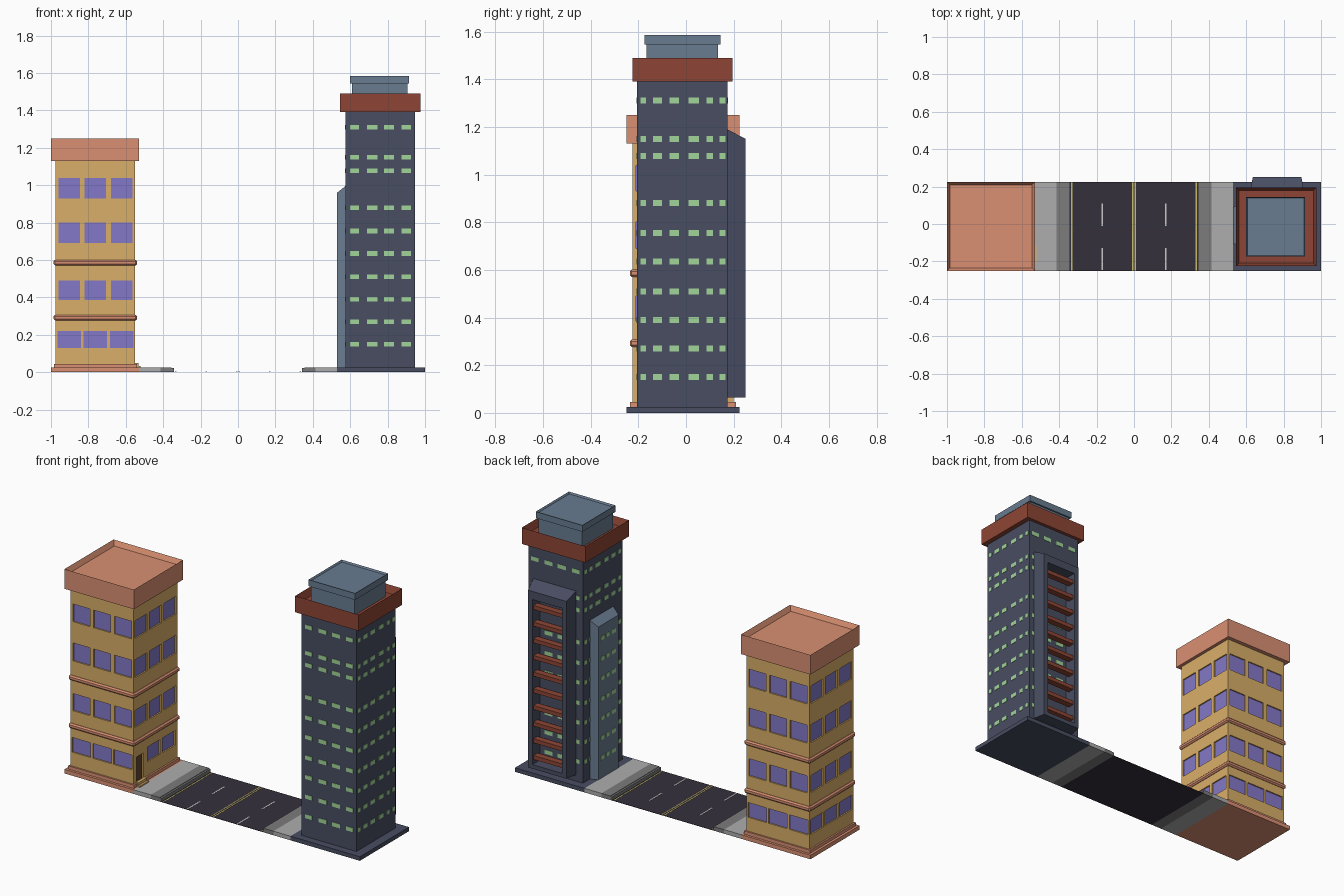
import bpy, bmesh
from mathutils import Vector

if "Cube" in bpy.data.objects:
    bpy.data.objects.remove(bpy.data.objects["Cube"])

MATS = {}
def mat(name, rgb):
    m = bpy.data.materials.new(name)
    m.diffuse_color = (*rgb, 1)
    m.use_nodes = True
    m.node_tree.nodes["Principled BSDF"].inputs["Base Color"].default_value = m.diffuse_color
    MATS[name] = m

for n, c in {"sand": (.70, .43, .14), "salmon": (.70, .28, .17), "violet": (.23, .19, .58),
             "wood": (.12, .06, .03), "navy": (.065, .075, .12), "steel": (.14, .20, .28),
             "brick": (.27, .06, .035), "green": (.36, .66, .32), "asphalt": (.035, .03, .045),
             "walk": (.42, .42, .42), "curb": (.2, .2, .2), "yellow": (.6, .5, .15),
             "white": (.8, .8, .8)}.items():
    mat(n, c)

def finish(name, bm, material):
    bmesh.ops.recalc_face_normals(bm, faces=bm.faces)
    me = bpy.data.meshes.new(name)
    bm.to_mesh(me)
    bm.free()
    ob = bpy.data.objects.new(name, me)
    bpy.context.collection.objects.link(ob)
    if material:
        me.materials.append(MATS[material])
    return ob

def add_box(bm, x0, x1, y0, y1, z0, z1):
    vs = bmesh.ops.create_cube(bm, size=1)["verts"]
    for v in vs:
        v.co = Vector(((x0 + x1) / 2 + v.co.x * (x1 - x0), (y0 + y1) / 2 + v.co.y * (y1 - y0),
                       (z0 + z1) / 2 + v.co.z * (z1 - z0)))

def boxes(name, dims, material):
    bm = bmesh.new()
    for d in dims:
        add_box(bm, *d)
    return finish(name, bm, material)

def tray(name, dims, rim, depth, material):
    # box with a sunken top
    bm = bmesh.new()
    add_box(bm, *dims)
    bm.normal_update()
    top = max(bm.faces, key=lambda f: f.calc_center_median().z)
    bmesh.ops.inset_region(bm, faces=[top], thickness=rim)
    for v in top.verts:
        v.co.z -= depth
    return finish(name, bm, material)

def cut(ob, cutter):
    m = ob.modifiers.new("cut", "BOOLEAN")
    m.operation = "DIFFERENCE"
    m.solver = "EXACT"
    m.object = cutter
    cutter.hide_render = True
    cutter.hide_viewport = True

def panels(axis, pos, half, cols, rows):
    # window boxes straddling a wall plane at x=pos or y=pos
    p = (pos - half, pos + half)
    return [(*p, *c, *r) if axis == "x" else (*c, *p, *r) for c in cols for r in rows]

def bay(name, inner, outer, z0, zin, zout, place, material):
    # tapered projection with a sloping top; place(u, depth index) gives x, y
    bm = bmesh.new()
    plan = [place(inner[0], 0), place(outer[0], 1), place(outer[1], 1), place(inner[1], 0)]
    lo = [bm.verts.new((*p, z0)) for p in plan]
    hi = [bm.verts.new((*p, z)) for p, z in zip(plan, (zin, zout, zout, zin))]
    bm.faces.new(lo)
    bm.faces.new(hi)
    for i in range(4):
        j = (i + 1) % 4
        bm.faces.new((lo[i], lo[j], hi[j], hi[i]))
    return finish(name, bm, material)

# street
boxes("road", [(-.345, .345, -.25, .225, 0, .002)], "asphalt")
boxes("yellow_lines", [(x - .003, x + .003, -.25, .225, .001, .003)
                       for x in (-.333, -.007, .007, .333)], "yellow")
boxes("lane_dashes", [(x - .004, x + .004, y, y + .12, .001, .003)
                      for x in (-.17, .17) for y in (-.247, -.01)], "white")
for s, side in ((-1, "left"), (1, "right")):
    a, b, c = sorted((s * .53, s * .415)), sorted((s * .415, s * .355)), sorted((s * .355, s * .343))
    boxes(side + "_sidewalk", [(*a, -.25, .225, 0, .025)], "walk")
    boxes(side + "_curb", [(*b, -.25, .225, 0, .025)], "curb")
    boxes(side + "_gutter_edge", [(*c, -.25, .225, 0, .022)], "curb")

# low building: base, body, bands, roof
boxes("low_base", [(-1, -.53, -.25, .225, 0, .025), (-.985, -.54, -.235, .21, .025, .045)], "salmon")
body = boxes("low_body", [(-.975, -.55, -.225, .2, .025, 1.14)], "sand")
tray("low_parapet", (-1, -.53, -.25, .225, 1.13, 1.25), .022, .03, "salmon")
for i, z in enumerate((.292, .586)):
    band = boxes(f"low_band_{i}", [(-.986, -.539, -.236, .211, z - .015, z + .015)], "salmon")
    bv = band.modifiers.new("bevel", "BEVEL")
    bv.width = .008
    bv.segments = 1

# low building windows, set into the walls
xc = [(-.96, -.845), (-.82, -.705), (-.68, -.565)]
xg = [(-.965, -.84), (-.825, -.7), (-.685, -.56)]
yc = [(x0 + .75, x1 + .75) for x0, x1 in xc]
yg = [(x0 + .75, x1 + .75) for x0, x1 in xg]
rows, ground = [(.385, .49), (.69, .80), (.93, 1.038)], [(.13, .22)]
def low_windows(shift, half):
    out = []
    for s, x, y in ((-1, -.975, -.225), (1, -.55, .2)):
        out += panels("y", y - s * shift, half, xc, rows) + panels("y", y - s * shift, half, xg, ground)
        out += panels("x", x - s * shift, half, yc, rows)
        out += panels("x", x - s * shift, half, yg if s < 0 else [(-.09, .03), (.055, .18)], ground)
    return out
door = (-.195, -.13)
cutter = boxes("window_cutter", low_windows(0, .009) + panels("x", -.55, .009, [door], [(.045, .2)]), None)
cut(body, cutter)
boxes("low_windows", low_windows(.010, .002), "violet")
boxes("door", panels("x", -.56, .002, [door], [(.045, .2)]), "wood")
boxes("door_steps", [(-.55, -.52, -.205, -.12, .02, .033), (-.55, -.532, -.205, -.12, .033, .05)], "sand")

# tower: base, body, roof
boxes("tower_base", [(.53, 1, -.25, .225, 0, .025)], "navy")
boxes("tower_body", [(.575, .945, -.205, .175, .02, 1.4)], "navy")
tray("tower_parapet", (.545, .975, -.225, .195, 1.39, 1.49), .022, .045, "brick")
boxes("roof_house", [(.61, .905, -.165, .135, 1.43, 1.55)], "steel")
tray("roof_house_cap", (.6, .915, -.175, .145, 1.545, 1.585), .01, .01, "steel")

# tower windows
levels = [(z - .0125, z + .0125) for z in (.15, .27, .39, .51, .635, .755, .88, 1.077, 1.15, 1.31)]
tx = [(.598, .647), (.69, .745), (.78, .835), (.875, .925)]
ty = [(-.19, -.167), (-.138, -.1), (-.07, -.03), (.01, .055), (.087, .113), (.14, .165)]
boxes("tower_windows", panels("y", -.205, .002, tx, levels) + panels("y", .175, .002, tx, levels)
      + panels("x", .945, .002, ty, levels) + panels("x", .575, .002, ty, levels), "green")

# street side bay
bay("street_bay", (-.12, .11), (-.105, .09), .025, 1.0, .96,
    lambda u, d: (.53 if d else .58, u), "steel")
boxes("bay_windows", panels("x", .53, .002, [(-.075, -.04), (-.015, .015), (.035, .07)], levels[:7]), "green")

# rear balcony frame with slats
frame = bay("balcony_frame", (.62, .91), (.635, .895), .065, 1.19, 1.15,
            lambda u, d: (u, .25 if d else .172), "navy")
cut(frame, boxes("frame_cutter", [(.665, .865, .1, .3, .09, 1.1)], None))
boxes("balcony_slats", [(.66, .87, .2, .24, z - .012, z + .012)
                        for z in (.13 + .102 * i for i in range(10))], "brick")
